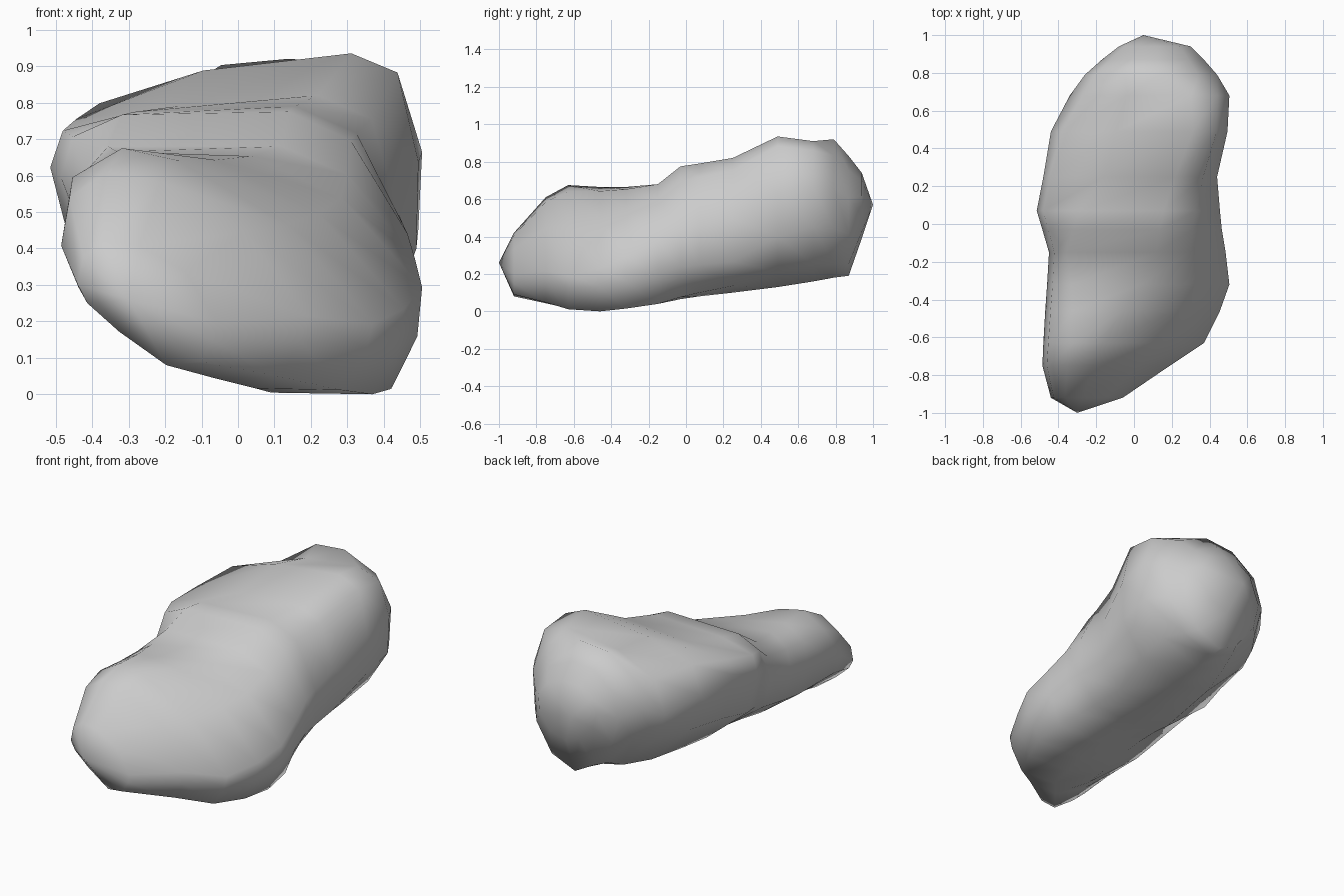
import bpy
import bmesh

default = bpy.data.objects.get("Cube")
if default:
    bpy.data.objects.remove(default, do_unlink=True)

# Stone material
stone = bpy.data.materials.new("plain grey stone")
stone.use_nodes = True
grey = (0.6, 0.6, 0.6, 1)
stone.diffuse_color = grey
stone.node_tree.nodes["Principled BSDF"].inputs["Base Color"].default_value = grey

# Unit cross-sections, listed from the left flank over the top and round underneath
nose = [(0, .65), (.04, .88), (.2, 1), (.45, .96), (.78, .75), (1, .35),
        (.97, .2), (.88, .03), (.64, 0), (.3, .27), (.07, .5)]
front_lobe = [(0, .64), (.03, .88), (.19, 1), (.36, .95), (.72, .68), (1, .27),
              (.98, .17), (.9, 0), (.62, .01), (.34, .14), (.07, .4)]
saddle = [(0, .72), (.03, .9), (.1, 1), (.61, 1), (.8, .88), (1, .52),
          (.99, .25), (.92, 0), (.58, 0), (.32, .15), (.06, .42)]
shoulder = [(0, .8), (.04, .91), (.35, .96), (.76, 1), (.92, .91), (1, .55),
            (1, .23), (.85, .05), (.6, 0), (.36, .08), (.07, .42)]
back_lobe = [(0, .52), (.08, .78), (.38, .93), (.83, 1), (.95, .95), (1, .68),
             (.99, .4), (.85, .13), (.55, 0), (.33, .04), (.07, .32)]
rear_end = [(0, .6), (.08, .83), (.3, .98), (.55, 1), (.85, .88), (1, .65),
            (.98, .35), (.8, .1), (.52, 0), (.3, .1), (.07, .35)]

# Depth at which each section holds in full
section_keys = [(-.92, nose), (-.61, front_lobe), (-.15, saddle), (.25, shoulder),
                (.64, back_lobe), (.8, rear_end)]

# Stations along the rock: y, x range, z range
stations = [
    (-.92, -.44, -.06, .08, .42),
    (-.75, -.485, .19, .04, .61),
    (-.63, -.48, .37, .01, .675),
    (-.46, -.47, .455, 0, .665),
    (-.32, -.46, .505, .015, .665),
    (-.15, -.45, .485, .04, .68),
    (-.03, -.485, .465, .065, .775),
    (.07, -.515, .455, .08, .79),
    (.25, -.48, .44, .1, .82),
    (.49, -.44, .495, .13, .935),
    (.68, -.34, .505, .16, .91),
    (.79, -.26, .44, .18, .92),
    (.87, -.17, .37, .19, .83),
    (.94, -.08, .3, .39, .74),
]
front_tip = (-.3, -1, .26)
back_tip = (.05, 1, .57)


def lerp(a, b, t):
    return a + (b - a) * t


def section_at(y):
    """Blend the two sections on either side of a depth."""
    for (y_a, sec_a), (y_b, sec_b) in zip(section_keys, section_keys[1:]):
        if y <= y_b:
            break
    t = min(max((y - y_a) / (y_b - y_a), 0), 1)
    return [(lerp(a[0], b[0], t), lerp(a[1], b[1], t)) for a, b in zip(sec_a, sec_b)]


def make_ring(bm, y, x_low, x_high, z_low, z_high):
    """Fit the blended section to the given ranges."""
    return [bm.verts.new((lerp(x_low, x_high, u), y, lerp(z_low, z_high, v)))
            for u, v in section_at(y)]


def close_end(bm, ring, point):
    """Fan a ring of vertices to a single blunt tip."""
    tip = bm.verts.new(point)
    for a, b in zip(ring, ring[1:] + ring[:1]):
        bm.faces.new((a, b, tip))


# Rock body: loft through the stations and close both ends
bm = bmesh.new()
rings = [make_ring(bm, *station) for station in stations]
for near, far in zip(rings, rings[1:]):
    for i in range(len(near)):
        j = (i + 1) % len(near)
        bm.faces.new((near[i], near[j], far[j], far[i]))
close_end(bm, rings[0], front_tip)
close_end(bm, rings[-1], back_tip)
bmesh.ops.recalc_face_normals(bm, faces=bm.faces[:])
for face in bm.faces:
    face.smooth = True

mesh = bpy.data.meshes.new("rock")
bm.to_mesh(mesh)
bm.free()
mesh.materials.append(stone)
rock = bpy.data.objects.new("rock", mesh)
bpy.context.collection.objects.link(rock)
